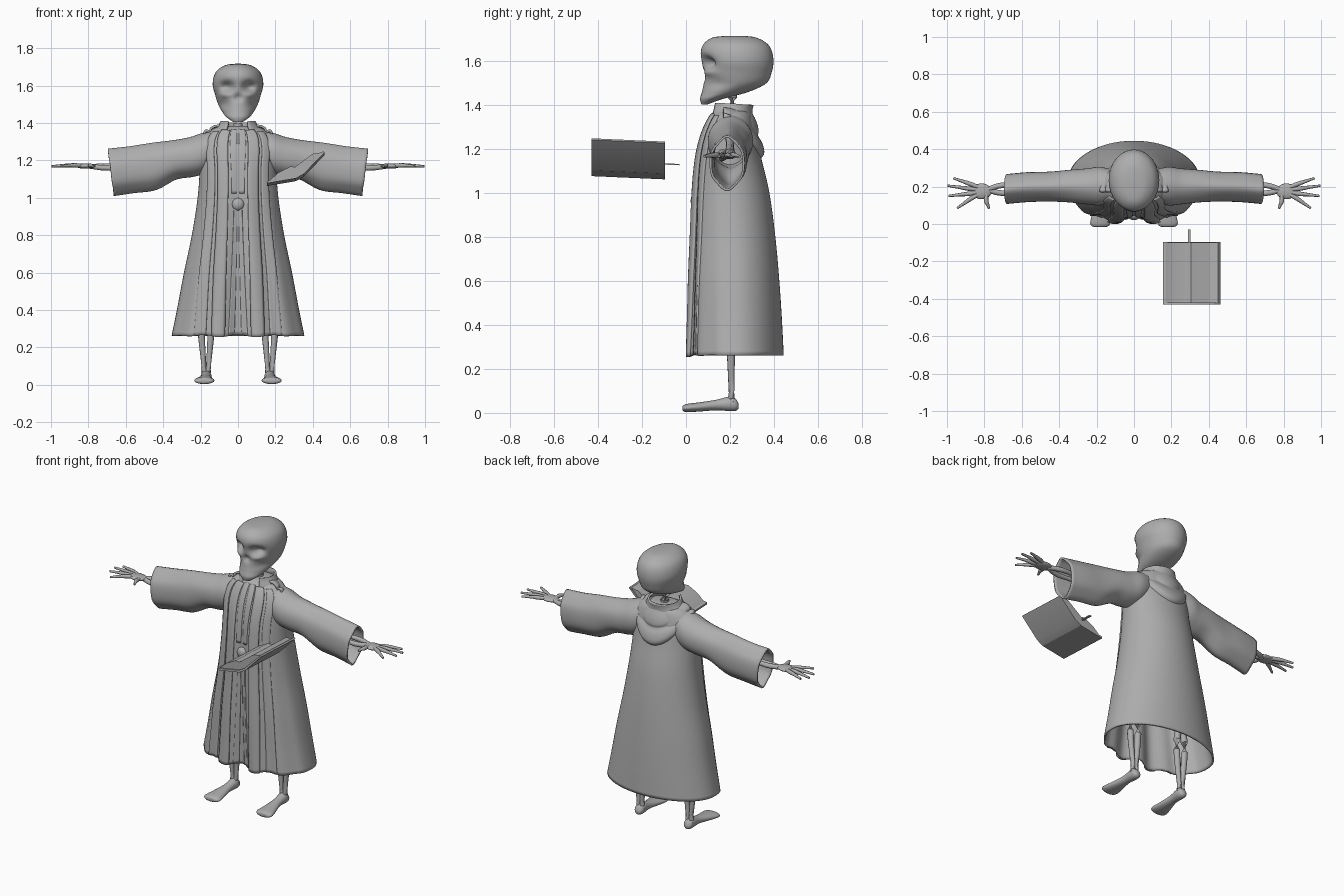
import bpy, bmesh, math
from mathutils import Vector

if "Cube" in bpy.data.objects:
    bpy.data.objects.remove(bpy.data.objects["Cube"], do_unlink=True)

grey = bpy.data.materials.new("plain grey")
grey.use_nodes = True
grey.diffuse_color = (0.42, 0.42, 0.42, 1)
grey.node_tree.nodes["Principled BSDF"].inputs["Base Color"].default_value = (0.42, 0.42, 0.42, 1)


def finish(name, bm, mirror=False, thick=0, angle=50):
    bmesh.ops.recalc_face_normals(bm, faces=bm.faces)
    mesh = bpy.data.meshes.new(name)
    bm.to_mesh(mesh)
    bm.free()
    mesh.materials.append(grey)
    ob = bpy.data.objects.new(name, mesh)
    bpy.context.collection.objects.link(ob)
    bpy.ops.object.select_all(action="DESELECT")
    ob.select_set(True)
    bpy.context.view_layer.objects.active = ob
    bpy.ops.object.shade_smooth_by_angle(angle=math.radians(angle))
    if thick:
        mod = ob.modifiers.new("Thickness", "SOLIDIFY")
        mod.thickness = thick
        mod.offset = 0
    if mirror:
        ob.modifiers.new("Mirror", "MIRROR")
    return ob


def loft(name, rows, closed=True, caps=(False, False), **kw):
    bm = bmesh.new()
    vs = [[bm.verts.new(p) for p in row] for row in rows]
    n = len(rows[0])
    for a, b in zip(vs, vs[1:]):
        for i in range(n if closed else n - 1):
            j = (i + 1) % n
            bm.faces.new((a[i], a[j], b[j], b[i]))
    for want, ring in zip(caps, (vs[0], vs[-1])):
        if want:
            bm.faces.new(ring)
    return finish(name, bm, **kw)


def spline(keys, t):
    """Smooth value at t (0 to 1) along a list of tuples."""
    s = t * (len(keys) - 1)
    i = min(int(s), len(keys) - 2)
    f = s - i
    p = [keys[max(0, min(len(keys) - 1, i + d))] for d in (-1, 0, 1, 2)]
    return [0.5 * (2 * b + (c - a) * f + (2 * a - 5 * b + 4 * c - d) * f * f
                   + (3 * b - a - 3 * c + d) * f ** 3) for a, b, c, d in zip(*p)]


def steps(n, lo=0.0, hi=1.0):
    return [lo + (hi - lo) * i / (n - 1) for i in range(n)]


def turn(n):
    return [2 * math.pi * i / n for i in range(n)]


def tube(name, keys, n=10, rows=9, mirror=True):
    """Round limb through (x, y, z, radius) keys."""
    pts = [spline(keys, t) for t in steps(rows)]
    out = []
    for i, p in enumerate(pts):
        d = Vector(pts[min(i + 1, rows - 1)][:3]) - Vector(pts[max(i - 1, 0)][:3])
        q = d.to_track_quat("Z", "Y")
        out.append([Vector(p[:3]) + q @ Vector((math.cos(a), math.sin(a), 0)) * p[3] for a in turn(n)])
    return loft(name, out, caps=(True, True), mirror=mirror)


def ball(name, centre, size, mirror=False):
    bm = bmesh.new()
    bmesh.ops.create_uvsphere(bm, u_segments=20, v_segments=12, radius=1)
    for v in bm.verts:
        v.co = Vector(centre) + Vector(c * s for c, s in zip(v.co, size))
    return finish(name, bm, mirror=mirror)


def bump(x, z, cx, cz, rx, rz):
    return math.exp(-((x - cx) / rx) ** 2 - ((z - cz) / rz) ** 2)


# Skull: keys are height, front, back, half width
SKULL = [(1.405, .07, .10, .025), (1.43, .064, .17, .06), (1.46, .072, .28, .085),
         (1.50, .08, .365, .106), (1.55, .08, .39, .122), (1.60, .07, .398, .135),
         (1.65, .068, .39, .129), (1.685, .085, .365, .108), (1.71, .125, .315, .065), (1.717, .2, .25, .015)]


def skull_point(t, a):
    z, yf, yb, hw = spline(SKULL, t)
    x, y = hw * math.sin(a), (yf + yb) / 2 - (yb - yf) / 2 * math.cos(a)
    if math.cos(a) > 0:
        y += .045 * bump(abs(x), z, .06, 1.595, .034, .026)     # eye sockets
        y += .02 * bump(abs(x), z, 0, 1.535, .018, .02)         # nose hollow
        y -= .012 * bump(abs(x), z, .07, 1.55, .03, .014)       # cheekbones
        y += .015 * bump(abs(x), z, .085, 1.50, .03, .025)      # hollow cheeks
    return x, y, z


loft("skull", [[skull_point(t, a) for a in turn(56)] for t in steps(56)], caps=(True, True))
tube("neck", [(0, .2, 1.25, .03), (0, .21, 1.36, .024), (0, .21, 1.5, .024)], mirror=False)

# Robe: keys are height, front, back, half width
ROBE = [(.262, .012, .44, .35), (.42, .016, .432, .318), (.6, .02, .42, .284), (.8, .028, .402, .242),
        (1.0, .036, .375, .211), (1.15, .05, .34, .2), (1.25, .072, .318, .2),
        (1.32, .1, .305, .18), (1.365, .13, .29, .13), (1.38, .16, .26, .06)]


def robe_point(t, a, lift=0):
    z, yf, yb, hw = spline(ROBE, t)
    c, mid = math.cos(a), (yf + yb) / 2
    x = (hw + lift) * math.sin(a)
    y = mid - (mid - yf + lift) * math.copysign(abs(c) ** (.8 if c > 0 else 1), c)
    if c > 0:
        w = max(0, (1.3 - z) / 1.04) * c
        y += w * (.013 * math.cos(11 * a) + .026 * math.exp(-(math.sin(a) / .25) ** 2))
        z += .008 * w ** 3 * math.cos(11 * a)
    return x, y, z


loft("robe", [[robe_point(t, a) for a in turn(96)] for t in steps(50)], caps=(False, True), thick=.01)


# Raised trim bands following the front of the robe
def band(name, top, hem, t0, t1, lift=.008):
    rows = []
    for t in steps(40, t0, t1):
        f = (t - t0) / (t1 - t0)
        lo, hi = [h + (p - h) * f for p, h in zip(top, hem)]
        rows.append([robe_point(t, a, lift) for a in steps(6, lo, hi)])
    return loft(name, rows, closed=False, thick=.014, mirror=True, angle=35)


band("lapel_band", (.28, .62), (.2, .4), 0, .87)
band("outer_band", (.72, 1.0), (.5, .72), 0, .85, .005)
band("inner_lapel", (.03, .24), (.04, .16), .46, .88, .004)
band("sash_tail", (.02, .1), (.06, .15), .01, .43, .004)
ball("sash_knot", (0, .045, .965), (.034, .024, .034))

# Standing collar, open in front
COLLAR = [(.15, .105, .312, 1.31, 1.29), (.125, .115, .298, 1.36, 1.34), (.1, .12, .297, 1.392, 1.38), (.09, .12, .302, 1.41, 1.402)]
rows = []
for t in steps(10):
    rx, yf, yb, zf, zb = spline(COLLAR, t)
    rows.append([(rx * math.sin(a), (yf + yb) / 2 - (yb - yf) / 2 * math.cos(a),
                  (zf + zb) / 2 + (zf - zb) / 2 * math.cos(a))
                 for a in steps(41, .62 - .2 * (1 - t), 2 * math.pi - .62 + .2 * (1 - t))])
loft("collar", rows, closed=False, thick=.012)

# Hood hanging at the back: half width, back, back height, side height
HOOD = [(.095, .29, 1.375, 1.385), (.125, .315, 1.325, 1.383), (.145, .325, 1.285, 1.37),
        (.15, .322, 1.262, 1.355), (.172, .342, 1.225, 1.36), (.178, .35, 1.18, 1.345), (.165, .325, 1.155, 1.32)]
rows = []
for t in steps(25):
    hw, yb, zb, zs = spline(HOOD, t)
    rows.append([(hw * math.cos(a), .17 + (yb - .17) * math.sin(a), zs + (zb - zs) * math.sin(a) ** 1.5)
                 for a in steps(37, 0, math.pi)])
loft("hood", rows, closed=False, thick=.012)

# Sleeves: keys are x, bottom, top, front, back
SLEEVE = [(.1, 1.17, 1.36, .13, .28), (.18, 1.135, 1.343, .105, .3), (.25, 1.118, 1.318, .11, .292),
          (.34, 1.105, 1.3, .12, .285), (.45, 1.05, 1.285, .125, .275), (.57, 1.035, 1.265, .122, .272),
          (.68, 1.02, 1.252, .112, .262)]
rows = []
for t in steps(30):
    x, zl, zh, yf, yb = spline(SLEEVE, t)
    rows.append([(x + .015 * t * math.sin(a), (yf + yb) / 2 + (yb - yf) / 2 * math.cos(a),
                  (zl + zh) / 2 + (zh - zl) / 2 * math.sin(a) + .006 * t * math.sin(5 * a)) for a in turn(40)])
loft("sleeve", rows, thick=.01, mirror=True)

# Bony arms and hands
tube("upper_arm", [(.15, .2, 1.27, .024), (.32, .2, 1.22, .018), (.5, .2, 1.18, .024)])
for name, y, drop in (("forearm_bone", .165, .006), ("forearm_bone_thin", .207, -.004)):
    tube(name, [(.48, y, 1.18, .02), (.62, y, 1.17 - drop, .013), (.71, y, 1.166 - drop, .015), (.79, .182, 1.168, .013)])
ball("palm", (.815, .175, 1.17), (.055, .042, .014), mirror=True)
FINGERS = {"little": (.87, .212, .965, .245), "ring": (.875, .188, .997, .205),
           "middle": (.875, .163, .992, .15), "index": (.865, .14, .945, .085), "thumb": (.79, .125, .775, .082)}
for name, (kx, ky, tx, ty) in FINGERS.items():
    mx, my = (kx + tx) / 2, (ky + ty) / 2
    tube(name + "_finger", [(.79, .18, 1.17, .009), (kx, ky, 1.173, .012), (mx, my, 1.172, .009),
                            (tx, ty, 1.168, .006)], n=8, rows=13)

# Legs and feet
tube("thigh", [(.11, .21, .95, .035), (.14, .2, .75, .025), (.165, .2, .53, .034)])
for name, x0, x1 in (("shin_bone", .143, .158), ("outer_shin_bone", .198, .182)):
    tube(name, [(.165, .205, .54, .02), (x0, .205, .38, .02), (x0 + .2 * (x1 - x0), .205, .25, .018),
                (x1, .207, .1, .013), (x1, .207, .05, .018)])
FOOT = [(.24, .17, .012, .02, .04), (.228, .17, .025, .01, .062), (.2, .17, .03, .008, .075), (.14, .172, .028, .012, .06),
        (.06, .177, .044, .006, .048), (.01, .18, .054, .004, .042), (-.01, .181, .046, .006, .036), (-.016, .181, .03, .014, .028)]
rows = []
for t in steps(24):
    y, cx, hw, zl, zh = spline(FOOT, t)
    rows.append([(cx + hw * math.cos(a), y, (zl + zh) / 2 + (zh - zl) / 2 * math.sin(a)) for a in turn(20)])
loft("foot", rows, caps=(True, True), mirror=True)


# Open book floating in front
def prism(name, outline, y0, y1, tilt=.015):
    rows = [[(x, y, z - tilt * (y + .43) / .34) for x, z in outline] for y in (y0, y1)]
    return loft(name, rows, caps=(True, True), angle=20)


prism("book_cover", [(.155, 1.078), (.31, 1.104), (.352, 1.128), (.463, 1.243), (.455, 1.25),
                     (.345, 1.14), (.305, 1.117), (.155, 1.09)], -.43, -.095)
prism("book_pages", [(.168, 1.092), (.305, 1.115), (.345, 1.138), (.448, 1.243), (.4, 1.236),
                     (.335, 1.188), (.305, 1.165), (.28, 1.168), (.215, 1.135)], -.422, -.1)
prism("bookmark", [(.288, 1.145), (.302, 1.145), (.302, 1.151), (.288, 1.151)], -.2, -.03)
